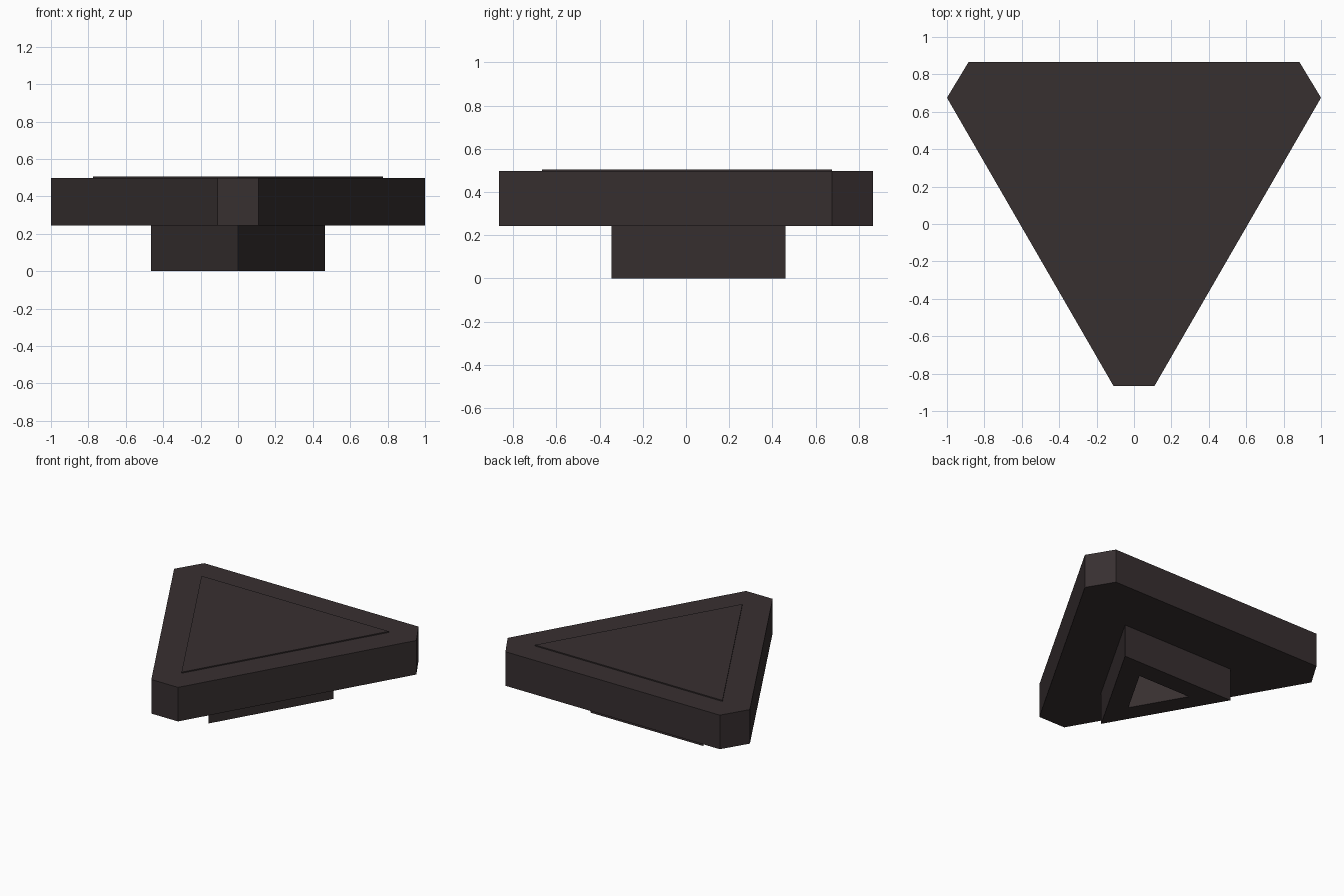
import bpy, bmesh, math

if "Cube" in bpy.data.objects:
    bpy.data.objects.remove(bpy.data.objects["Cube"])


def triangle(radius, cy):
    """Equilateral triangle outline pointing to -y, counter-clockwise."""
    return [(radius * math.cos(math.radians(a)), cy + radius * math.sin(math.radians(a)))
            for a in (30, 150, 270)]


def prism(name, outline, z0, z1, mat, hole=None):
    """Extrude an outline from z0 to z1, with an optional hole of equal point count."""
    bm = bmesh.new()
    ring = lambda pts, z: [bm.verts.new((x, y, z)) for x, y in pts]
    n = len(outline)
    lo, hi = ring(outline, z0), ring(outline, z1)
    loops = [(lo, hi)]
    if hole:
        hlo, hhi = ring(hole, z0), ring(hole, z1)
        loops += [(hi, hhi), (hhi, hlo), (hlo, lo)]
    else:
        bm.faces.new(hi)
        bm.faces.new(lo[::-1])
    for a, b in loops:
        for i in range(n):
            j = (i + 1) % n
            bm.faces.new((a[i], a[j], b[j], b[i]))
    bmesh.ops.recalc_face_normals(bm, faces=bm.faces)
    mesh = bpy.data.meshes.new(name)
    bm.to_mesh(mesh)
    bm.free()
    mesh.materials.append(mat)
    obj = bpy.data.objects.new(name, mesh)
    bpy.context.collection.objects.link(obj)
    return obj


dark = bpy.data.materials.new("dark_brown_grey")
dark.diffuse_color = (0.039, 0.029, 0.030, 1)
dark.use_nodes = True
dark.node_tree.nodes["Principled BSDF"].inputs["Base Color"].default_value = dark.diffuse_color

# Main slab: triangle with clipped corners
half = [(0.11, -0.865), (1.0, 0.675), (0.885, 0.865)]
prism("body_slab", half + [(-x, y) for x, y in reversed(half)], 0.243, 0.497, dark)

# Thin raised panel on top
prism("top_panel", triangle(0.894, 0.228), 0.497, 0.505, dark)

# Stem underneath with a triangular socket
prism("stem", triangle(0.537, 0.192), 0.0, 0.243, dark, hole=triangle(0.252, 0.192))
